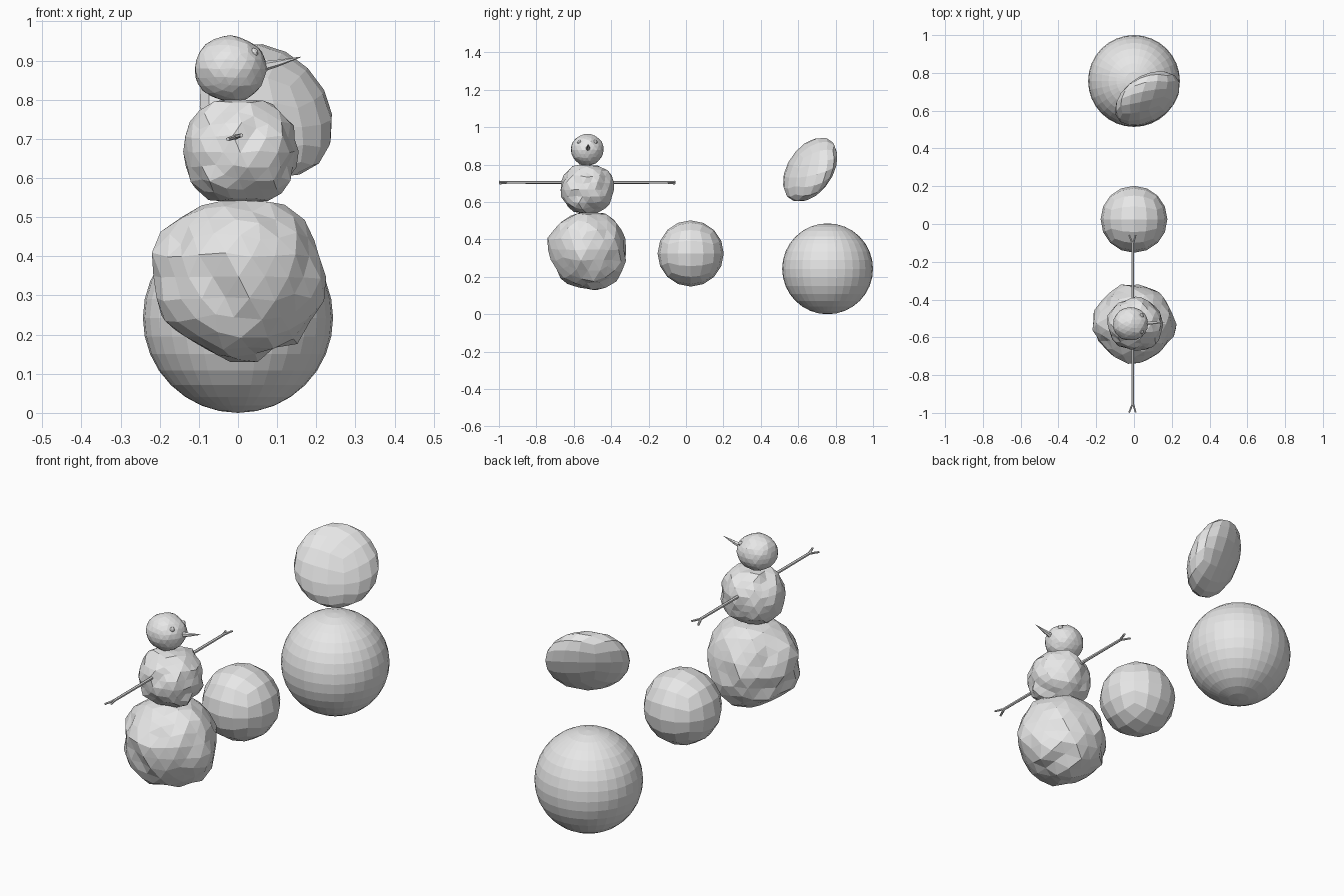
import bpy, bmesh, math
from mathutils import Vector, Matrix, noise

if "Cube" in bpy.data.objects:
    bpy.data.objects.remove(bpy.data.objects["Cube"])

grey = bpy.data.materials.new("plain_grey")
grey.use_nodes = True
grey.diffuse_color = (0.8, 0.8, 0.8, 1)
grey.node_tree.nodes["Principled BSDF"].inputs["Base Color"].default_value = (0.8, 0.8, 0.8, 1)


def finish(name, bm):
    mesh = bpy.data.meshes.new(name)
    bm.to_mesh(mesh)
    bm.free()
    mesh.materials.append(grey)
    obj = bpy.data.objects.new(name, mesh)
    bpy.context.collection.objects.link(obj)
    return obj


def fit(bm, low, high):
    """Scale and move the mesh so that it fills the given box."""
    for i in range(3):
        a = min(v.co[i] for v in bm.verts)
        b = max(v.co[i] for v in bm.verts)
        for v in bm.verts:
            v.co[i] = low[i] + (v.co[i] - a) / (b - a) * (high[i] - low[i])


def snow_lump(name, low, high, roughness, seed, flats=()):
    """Faceted, uneven ball with some sides pressed flat."""
    bm = bmesh.new()
    bmesh.ops.create_icosphere(bm, subdivisions=3, radius=1)
    offset = Vector((seed, seed * 2, seed * 3))
    for v in bm.verts:
        p = v.co.copy()
        v.co += p * roughness * noise.noise(p * 2.2 + offset)
        v.co += noise.noise_vector(p * 6 + offset) * roughness * 0.35
        for direction, depth in flats:
            n = Vector(direction).normalized()
            over = v.co.dot(n) - depth
            if over > 0:
                v.co -= n * over * 0.85
    fit(bm, low, high)
    return finish(name, bm)


def cube_ball(name, centre, radius, squash=1.0, axis=(0, 0, 1)):
    """Ball made from a gridded cube, optionally squashed along an axis."""
    bm = bmesh.new()
    bmesh.ops.create_cube(bm, size=2)
    bmesh.ops.subdivide_edges(bm, edges=bm.edges[:], cuts=3, use_grid_fill=True)
    n = Vector(axis).normalized()
    for v in bm.verts:
        p = Vector([math.tan(c * math.pi / 4) for c in v.co]).normalized()
        p += n * p.dot(n) * (squash - 1)
        v.co = Vector(centre) + p * radius
    return finish(name, bm)


def add_rod(bm, start, end, r1, r2, sides=6):
    start, end = Vector(start), Vector(end)
    d = end - start
    turn = d.to_track_quat('Z', 'Y').to_matrix().to_4x4()
    bmesh.ops.create_cone(bm, cap_ends=True, segments=sides, radius1=r1,
                          radius2=r2, depth=d.length,
                          matrix=Matrix.Translation((start + end) / 2) @ turn)


# Stacked snow body
snow_lump("lower_body", (-0.22, -0.74, 0.13), (0.225, -0.32, 0.545), 0.14, 4.3,
          [((0, 0, 1), 0.91), ((-0.6, 0, -1), 0.92)])
snow_lump("middle_body", (-0.14, -0.67, 0.54), (0.155, -0.385, 0.8), 0.13, 7.1,
          [((0, 0, 1), 0.93), ((0, 0, -1), 0.88)])
snow_lump("head", (-0.11, -0.615, 0.795), (0.075, -0.44, 0.965), 0.05, 2.6)

# Twig arms with forked ends
for side, name in ((-1, "right_arm"), (1, "left_arm")):
    y = lambda d: -0.528 + side * d
    bm = bmesh.new()
    add_rod(bm, (-0.006, y(0.1), 0.705), (-0.006, y(0.43), 0.705), 0.008, 0.007)
    add_rod(bm, (-0.006, y(0.42), 0.705), (-0.026, y(0.47), 0.699), 0.006, 0.005)
    add_rod(bm, (-0.006, y(0.42), 0.705), (0.009, y(0.47), 0.709), 0.006, 0.005)
    finish(name, bm)

# Pointed nose, bent slightly upward
bm = bmesh.new()
add_rod(bm, (0.05, -0.526, 0.882), (0.1, -0.523, 0.893), 0.015, 0.009)
add_rod(bm, (0.1, -0.523, 0.893), (0.16, -0.523, 0.909), 0.009, 0.001)
finish("nose", bm)

# Eyes
for y, name in ((-0.57, "right_eye"), (-0.485, "left_eye")):
    bm = bmesh.new()
    bmesh.ops.create_icosphere(bm, subdivisions=2, radius=0.012,
                               matrix=Matrix.Translation((0.04, y, 0.92)))
    finish(name, bm)

# Loose snowballs
cube_ball("small_snowball", (0, 0.025, 0.325), 0.177)
cube_ball("flattened_snowball", (0.071, 0.664, 0.773), 0.192, 0.46, (0.486, -0.726, 0.486))
bm = bmesh.new()
bmesh.ops.create_uvsphere(bm, u_segments=32, v_segments=16, radius=0.243,
                          matrix=Matrix.Translation((0, 0.757, 0.243)))
finish("large_snowball", bm)
